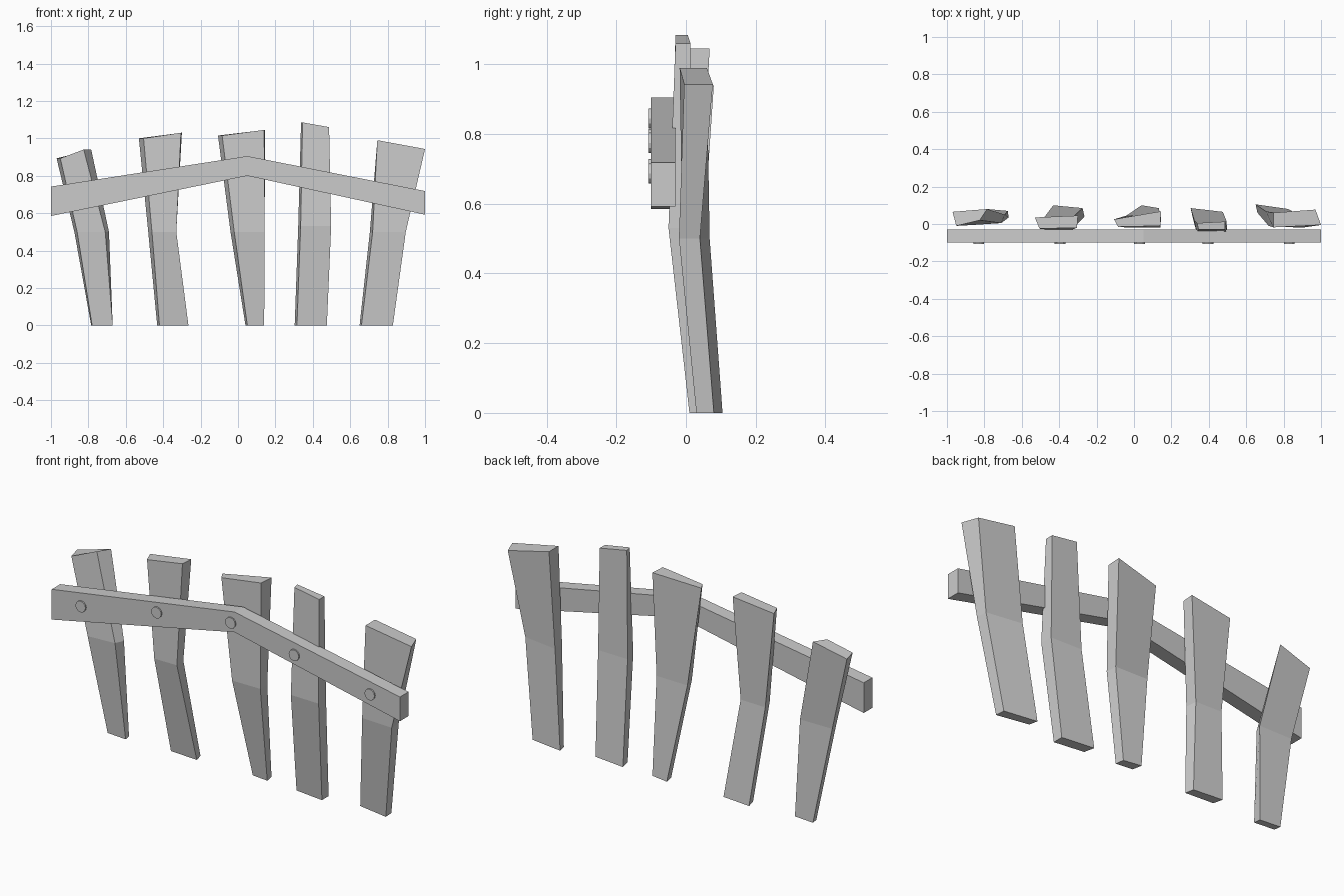
import bpy, bmesh, math

if "Cube" in bpy.data.objects:
    bpy.data.objects.remove(bpy.data.objects["Cube"])

def finish(name, bm):
    bmesh.ops.recalc_face_normals(bm, faces=bm.faces)
    me = bpy.data.meshes.new(name)
    bm.to_mesh(me)
    bm.free()
    ob = bpy.data.objects.new(name, me)
    bpy.context.collection.objects.link(ob)
    return ob

def loft(name, rings):
    """Join rings of 3D points with quads and cap both ends."""
    bm = bmesh.new()
    loops = [[bm.verts.new(p) for p in r] for r in rings]
    for a, b in zip(loops, loops[1:]):
        n = len(a)
        for i in range(n):
            bm.faces.new((a[i], a[(i + 1) % n], b[(i + 1) % n], b[i]))
    bm.faces.new(loops[0][::-1])
    bm.faces.new(loops[-1])
    return finish(name, bm)

def plank(i, bottom, mid, top, z_mid, z_left, z_right):
    """Sections list (x, y) as front-left, front-right, back-right, back-left."""
    zt = (z_left, z_right, z_right, z_left)
    loft(f"plank_{i}", [[(x, y, 0) for x, y in bottom],
                        [(x, y, z_mid) for x, y in mid],
                        [(x, y, z) for (x, y), z in zip(top, zt)]])

# Crooked upright planks, left to right
plank(1, [(-.78, .045), (-.67, .035), (-.675, .07), (-.785, .08)],
         [(-.86, -.005), (-.71, .005), (-.69, .05), (-.875, .05)],
         [(-.95, -.01), (-.825, .02), (-.785, .08), (-.97, .065)], .5, .893, .94)
plank(2, [(-.42, .05), (-.265, .04), (-.275, .085), (-.432, .10)],
         [(-.46, -.03), (-.33, -.03), (-.335, .03), (-.48, .035)],
         [(-.505, -.025), (-.305, -.02), (-.30, .045), (-.53, .035)], .5, 1.0, 1.03)
plank(3, [(.05, .05), (.14, .04), (.133, .085), (.04, .10)],
         [(-.02, -.02), (.142, -.02), (.14, .04), (-.04, .045)],
         [(-.085, -.015), (.14, -.01), (.145, .068), (-.107, .025)], .5, 1.015, 1.045)
plank(4, [(.315, .03), (.475, .01), (.475, .065), (.303, .085)],
         [(.335, -.045), (.498, -.05), (.495, .015), (.322, .02)],
         [(.345, -.03), (.487, -.03), (.487, .013), (.337, .005)], .53, 1.085, 1.06)
plank(5, [(.66, .06), (.828, .03), (.825, .08), (.65, .105)],
         [(.72, -.01), (.897, -.02), (.895, .04), (.705, .068)],
         [(.745, -.018), (1.0, -.005), (.97, .077), (.745, .06)], .5, .99, .943)

# Bent cross rail
stations = [(-1, .585, .742), (.05, .80, .905), (1, .592, .718)]
Y0, Y1 = -.10, -.03
loft("cross_rail", [[(x, Y0, lo), (x, Y1, lo), (x, Y1, hi), (x, Y0, hi)]
                    for x, lo, hi in stations])

# Nail heads along the middle of the rail
for i, (x, z) in enumerate([(-.83, .70), (-.395, .785), (.03, .845), (.395, .775), (.83, .687)], 1):
    ring = [(x + .029 * math.cos(a), z + .029 * math.sin(a))
            for a in (math.tau * k / 12 for k in range(12))]
    loft(f"nail_head_{i}", [[(px, y, pz) for px, pz in ring] for y in (-.09, -.107)])
